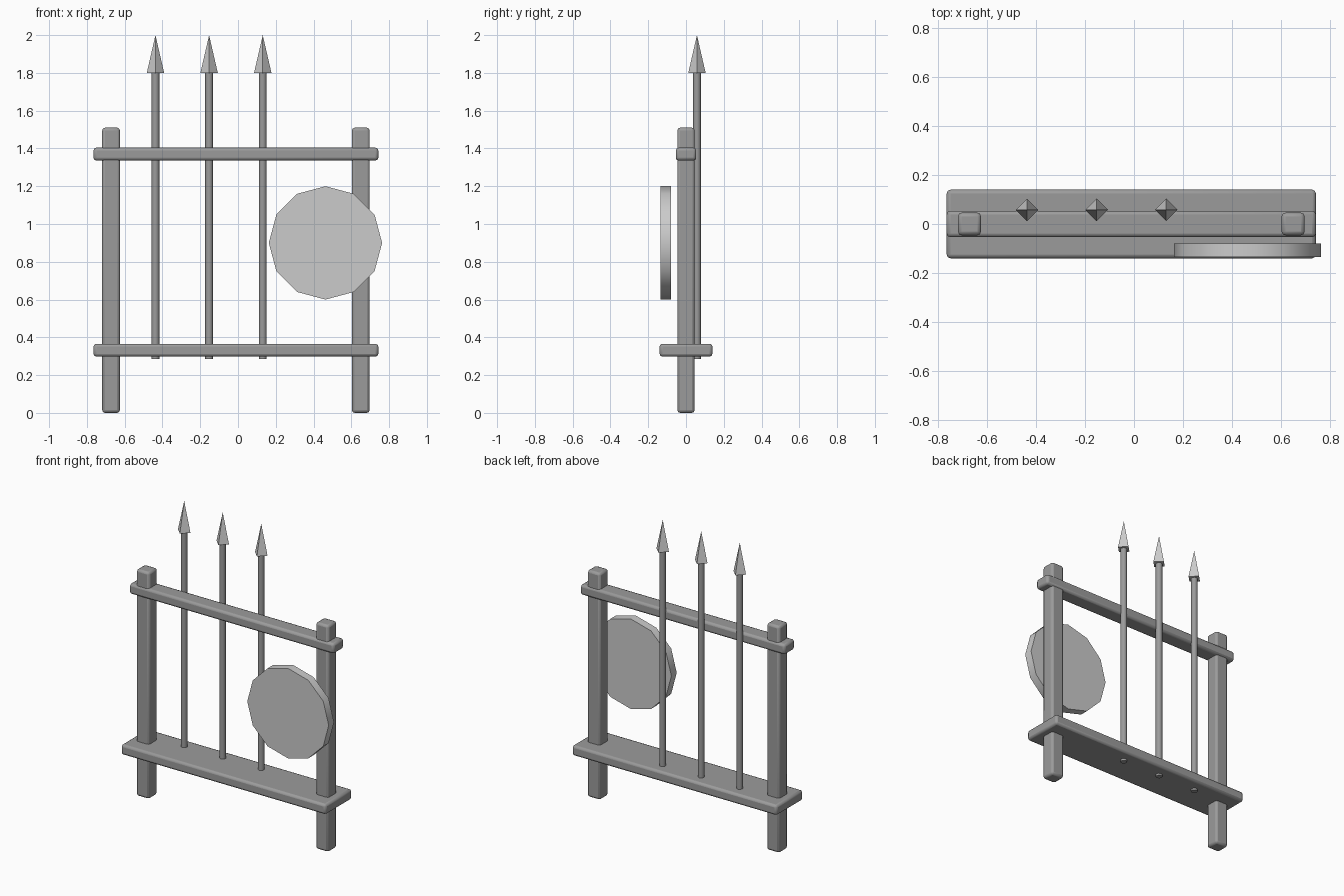
import bpy, math

if "Cube" in bpy.data.objects:
    bpy.data.objects.remove(bpy.data.objects["Cube"])

# Dark grey for the frame and shafts; shield and points stay plain
dark = bpy.data.materials.new("dark_wood")
dark.diffuse_color = (0.33, 0.33, 0.33, 1)
dark.use_nodes = True
dark.node_tree.nodes["Principled BSDF"].inputs["Base Color"].default_value = dark.diffuse_color


def finish(obj, name, angle, mat=None):
    obj.name = name
    bpy.ops.object.shade_smooth_by_angle(angle=math.radians(angle))
    if mat:
        obj.data.materials.append(mat)
    return obj


def beam(name, lo, hi, bevel=0.015):
    """Box between two corners with softened edges."""
    bpy.ops.mesh.primitive_cube_add(size=1, location=[(a + b) / 2 for a, b in zip(lo, hi)])
    obj = bpy.context.object
    obj.scale = [b - a for a, b in zip(lo, hi)]
    bpy.ops.object.transform_apply(location=False, rotation=False, scale=True)
    finish(obj, name, 35, dark)
    mod = obj.modifiers.new("soft_edges", "BEVEL")
    mod.width = bevel
    mod.segments = 2
    return obj


# Upright posts
for side, x in (("left", -0.672), ("right", 0.65)):
    beam(f"{side}_post", (x - 0.047, -0.046, 0), (x + 0.047, 0.046, 1.51))

# Top rail and lower shelf
beam("top_rail", (-0.765, -0.054, 1.336), (0.743, 0.054, 1.404))
beam("lower_shelf", (-0.765, -0.14, 0.298), (0.743, 0.14, 0.366))

# Spears: thin shaft with a four-sided point
for i, x in enumerate((-0.437, -0.153, 0.131)):
    bpy.ops.mesh.primitive_cylinder_add(vertices=8, radius=0.021, depth=1.515,
                                        location=(x, 0.058, 1.0425))
    finish(bpy.context.object, f"spear_shaft_{i + 1}", 50, dark)
    bpy.ops.mesh.primitive_cone_add(vertices=4, radius1=0.046, radius2=0, depth=0.2,
                                    location=(x, 0.058, 1.9))
    bpy.context.object.name = f"spear_point_{i + 1}"

# Twelve-sided shield hung on the front
bpy.ops.mesh.primitive_cylinder_add(vertices=12, radius=0.3, depth=0.056,
                                    location=(0.463, -0.107, 0.9),
                                    rotation=(math.pi / 2, 0, 0))
finish(bpy.context.object, "shield", 40)
